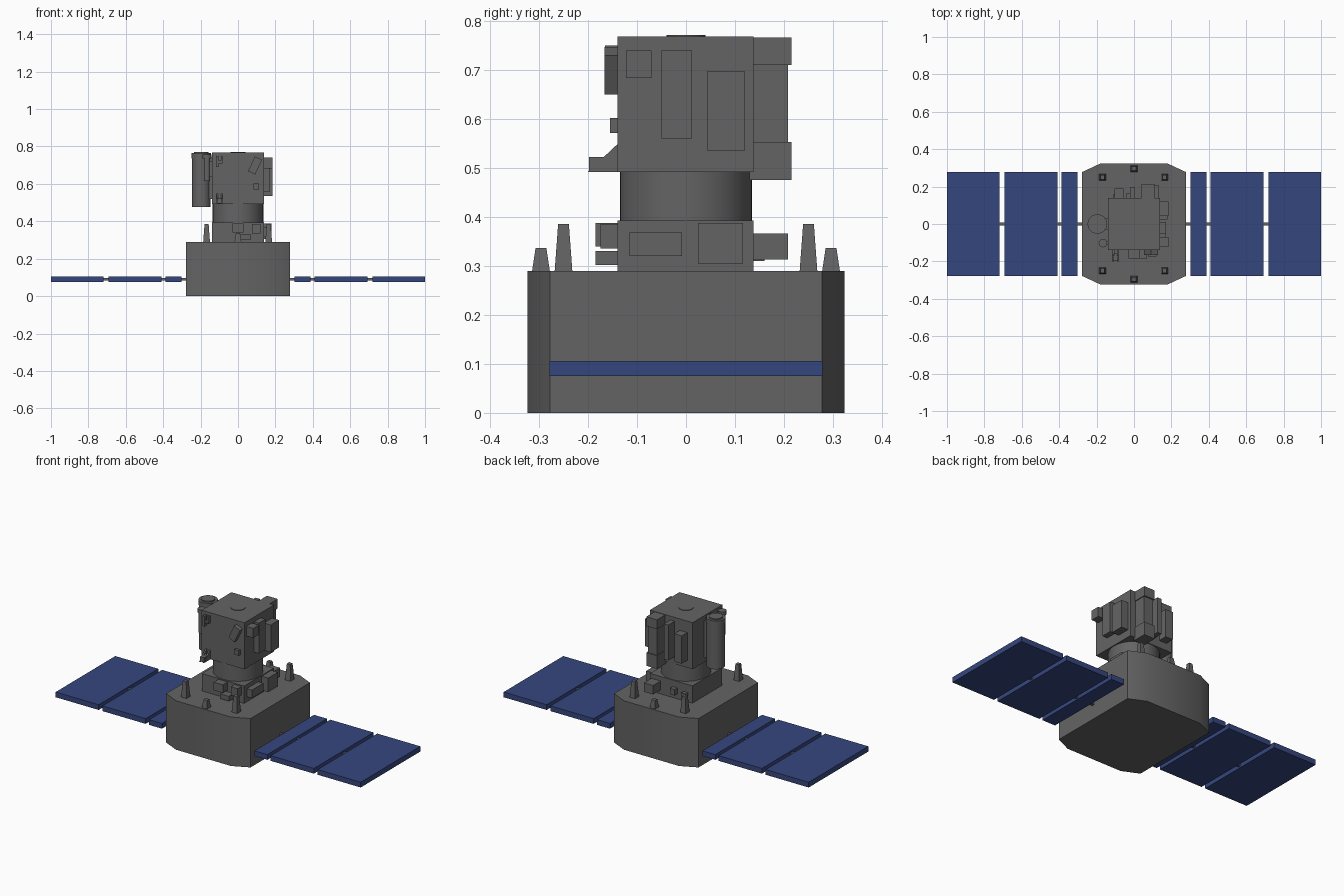
import bpy, bmesh, math
from mathutils import Matrix, Vector

if "Cube" in bpy.data.objects:
    bpy.data.objects.remove(bpy.data.objects["Cube"], do_unlink=True)


def material(name, rgb):
    m = bpy.data.materials.new(name)
    m.use_nodes = True
    m.diffuse_color = (*rgb, 1)
    m.node_tree.nodes["Principled BSDF"].inputs["Base Color"].default_value = (*rgb, 1)
    return m


GREY = material("dark grey metal", (0.127, 0.127, 0.127))
BLUE = material("solar blue", (0.036, 0.062, 0.21))


def finish(name, bm, mat, smooth=False):
    bmesh.ops.recalc_face_normals(bm, faces=bm.faces)
    mesh = bpy.data.meshes.new(name)
    bm.to_mesh(mesh)
    bm.free()
    mesh.materials.append(mat)
    ob = bpy.data.objects.new(name, mesh)
    bpy.context.collection.objects.link(ob)
    if smooth:
        bpy.ops.object.select_all(action='DESELECT')
        ob.select_set(True)
        bpy.context.view_layer.objects.active = ob
        bpy.ops.object.shade_smooth_by_angle(angle=math.radians(30))
    return ob


def box(name, x, y, z, mat=GREY, tilt=0):
    """Box from (min, max) ranges, optionally tilted in the front plane."""
    bm = bmesh.new()
    size = [b - a for a, b in (x, y, z)]
    mid = Vector([(a + b) / 2 for a, b in (x, y, z)])
    bmesh.ops.create_cube(bm, size=1, matrix=Matrix.Translation(mid)
                          @ Matrix.Rotation(math.radians(tilt), 4, 'Y') @ Matrix.Diagonal((*size, 1)))
    return finish(name, bm, mat)


def tube(name, x, y, z, r, sides=32, mat=GREY, r_top=None, axis='Z'):
    """Cylinder or frustum between two heights."""
    bm = bmesh.new()
    bmesh.ops.create_cone(bm, cap_ends=True, segments=sides, radius1=r,
                          radius2=r if r_top is None else r_top, depth=z[1] - z[0],
                          matrix=Matrix.Translation((x, y, (z[0] + z[1]) / 2)))
    return finish(name, bm, mat, True)


def prism(name, points, direction, mat=GREY, smooth=False):
    bm = bmesh.new()
    face = bm.faces.new([bm.verts.new(p) for p in points])
    ext = bmesh.ops.extrude_face_region(bm, geom=[face])
    moved = [g for g in ext["geom"] if isinstance(g, bmesh.types.BMVert)]
    bmesh.ops.translate(bm, verts=moved, vec=direction)
    return finish(name, bm, mat, smooth)


def spike(name, x, y, top, base=0.018, tip=0.011):
    """Square tapered post standing on the deck."""
    bm = bmesh.new()
    d = top - 0.29
    bmesh.ops.create_cone(bm, cap_ends=True, segments=4, radius1=base * math.sqrt(2),
                          radius2=tip * math.sqrt(2), depth=d,
                          matrix=Matrix.Translation((x, y, 0.29 + d / 2))
                          @ Matrix.Rotation(math.pi / 4, 4, 'Z'))
    return finish(name, bm, GREY)


# Main body with shallow chamfered corners
outline = [(-0.18, -0.323), (0.18, -0.323), (0.277, -0.278), (0.277, 0.278),
           (0.18, 0.323), (-0.18, 0.323), (-0.277, 0.278), (-0.277, -0.278)]
prism("main_body", [(x, y, 0) for x, y in outline], (0, 0, 0.29), smooth=True)

# Solar wings and their spars
for side, s in (("left", 1), ("right", -1)):
    for label, a, b in (("inner", 0.303, 0.388), ("middle", 0.41, 0.693), ("outer", 0.718, 1.0)):
        box(f"{side}_{label}_panel", sorted((s * a, s * b)), (-0.279, 0.279), (0.075, 0.106), BLUE)
    box(f"{side}_spar", sorted((s * 0.25, s * 0.74)), (-0.008, 0.008), (0.083, 0.098))

# Deck posts
for end, s in (("front", -1), ("back", 1)):
    spike(f"{end}_left_post", 0.164, s * 0.25, 0.385)
    spike(f"{end}_right_post", -0.168, s * 0.25, 0.385)
    spike(f"{end}_middle_post", 0, s * 0.296, 0.337)

# Tower stack
box("tower_base", (-0.138, 0.138), (-0.14, 0.138), (0.285, 0.393))
tube("tower_neck", 0, 0, (0.39, 0.495), 0.135, 48)
box("tower_head", (-0.14, 0.14), (-0.14, 0.138), (0.492, 0.768))
tube("tower_top_disc", 0, 0, (0.765, 0.771), 0.04)

# Equipment boxes: x, y, z ranges
equipment = {
    "base_front_upper_box": ((-0.03, 0.03), (-0.185, -0.13), (0.34, 0.388)),
    "base_front_lower_box": ((0.01, 0.07), (-0.185, -0.13), (0.302, 0.33)),
    "base_front_side_box": ((0.075, 0.12), (-0.175, -0.13), (0.335, 0.385)),
    "base_left_small_box": ((0.13, 0.172), (-0.115, -0.008), (0.32, 0.368)),
    "base_left_large_box": ((0.13, 0.18), (0.025, 0.116), (0.305, 0.388)),
    "base_back_box": ((0.07, 0.13), (0.13, 0.208), (0.313, 0.366)),
    "base_back_small_box": ((-0.04, -0.01), (0.13, 0.165), (0.32, 0.355)),
    "base_back_right_box": ((-0.11, -0.08), (0.13, 0.16), (0.31, 0.345)),
    "left_back_box": ((0.13, 0.185), (0.043, 0.12), (0.535, 0.697)),
    "left_middle_box": ((0.13, 0.172), (-0.05, 0.012), (0.56, 0.74)),
    "left_front_box": ((0.13, 0.185), (-0.122, -0.07), (0.683, 0.74)),
    "back_tall_box": ((0.045, 0.105), (0.13, 0.208), (0.55, 0.715)),
    "back_tall_box_cap": ((0.04, 0.11), (0.13, 0.215), (0.71, 0.766)),
    "back_tall_box_foot": ((0.04, 0.11), (0.13, 0.215), (0.475, 0.553)),
    "back_middle_box": ((-0.022, 0.006), (0.13, 0.197), (0.535, 0.745)),
    "back_right_box": ((-0.105, -0.056), (0.13, 0.19), (0.535, 0.70)),
    "front_upper_bracket": ((-0.118, -0.105), (-0.165, -0.13), (0.69, 0.75)),
    "front_upper_arm": ((-0.118, -0.082), (-0.16, -0.13), (0.71, 0.725)),
    "front_upper_tip": ((-0.092, -0.082), (-0.165, -0.13), (0.71, 0.75)),
    "front_small_box": ((0.083, 0.113), (-0.155, -0.13), (0.571, 0.602)),
    "front_wedge_step": ((-0.112, -0.085), (-0.198, -0.15), (0.495, 0.522)),
    "pipe_mount": ((-0.17, -0.13), (-0.03, 0.03), (0.52, 0.74)),
    "rod_mount": ((-0.17, -0.13), (-0.11, -0.09), (0.64, 0.72)),
}
for name, ranges in equipment.items():
    box(name, *ranges)

# Tilted instrument and lower wedge on the front of the head
box("front_tilted_box", (0.07, 0.112), (-0.166, -0.13), (0.655, 0.742), tilt=25)
for side, x in (("left", -0.092), ("right", -0.115)):
    prism(f"{side}_wedge_plate", [(x, -0.135, 0.492), (x, -0.2, 0.492), (x, -0.135, 0.553)], (0.009, 0, 0))

# Canister and slim rod beside the head
tube("canister", -0.196, 0, (0.477, 0.755), 0.05)
tube("canister_rim", -0.196, 0, (0.735, 0.764), 0.052)
tube("canister_cap", -0.196, 0, (0.76, 0.771), 0.038)
tube("slim_rod", -0.166, -0.102, (0.615, 0.745), 0.017, 16)
tube("slim_rod_cap", -0.166, -0.102, (0.735, 0.757), 0.023, 16)
